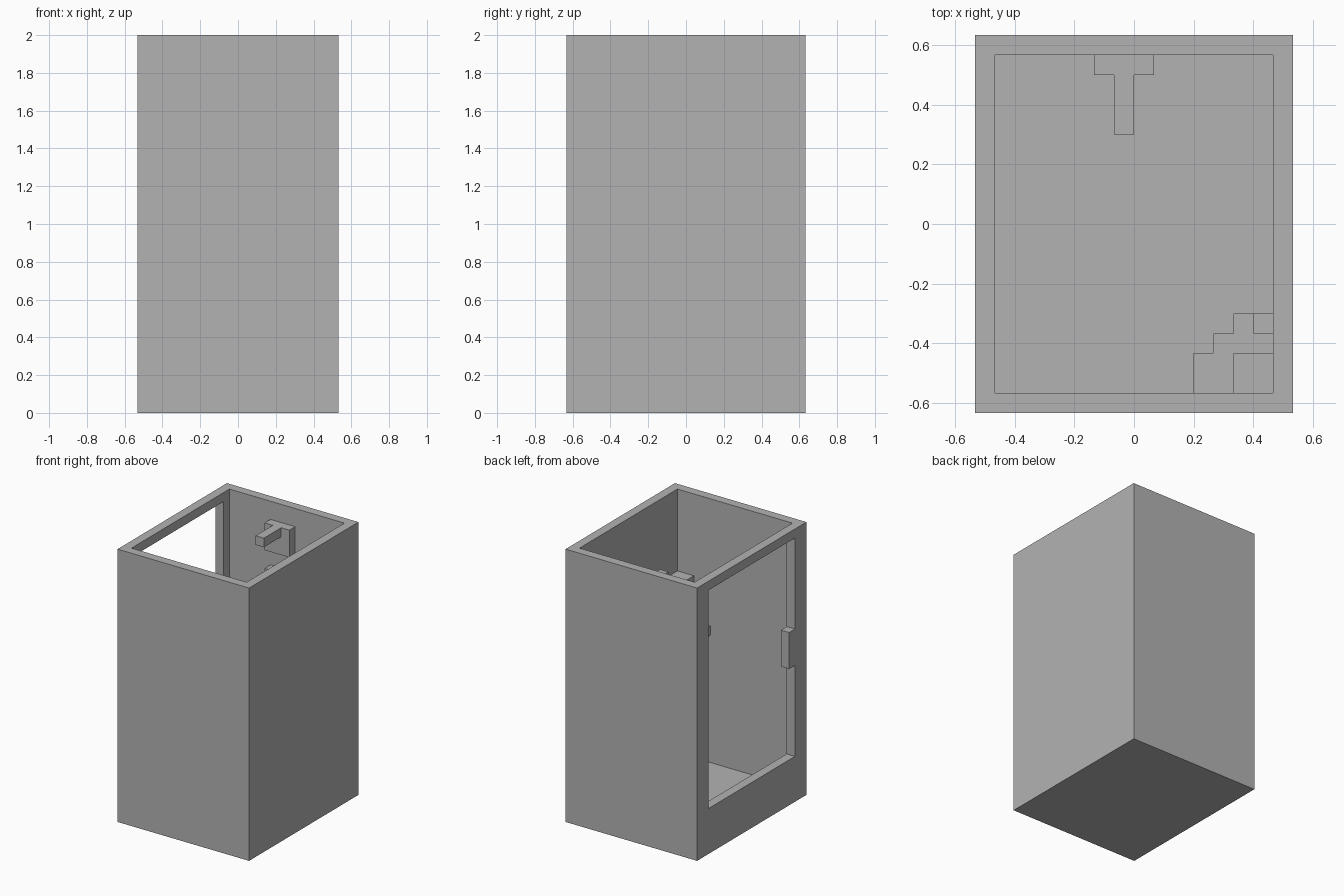
import bpy, bmesh
from mathutils import Vector

U = 2 / 30                      # module: wall thickness
W, D, H = 16 * U, 19 * U, 2.0   # cabin outside size

default = bpy.data.objects.get("Cube")
if default:
    bpy.data.objects.remove(default, do_unlink=True)

GREY = (0.45, 0.45, 0.45, 1)
grey = bpy.data.materials.new("plain_grey")
grey.use_nodes = True
grey.diffuse_color = GREY
grey.node_tree.nodes["Principled BSDF"].inputs["Base Color"].default_value = GREY


def prism(name, outline, z0, z1):
    """Extrude a counter-clockwise outline, in modules from the cabin corner."""
    bm = bmesh.new()
    ring = [bm.verts.new((x * U - W / 2, y * U - D / 2, z0 * U)) for x, y in outline]
    base = bm.faces.new(ring)
    top = bmesh.ops.extrude_face_region(bm, geom=[base])["geom"]
    moved = [v for v in top if isinstance(v, bmesh.types.BMVert)]
    bmesh.ops.translate(bm, verts=moved, vec=Vector((0, 0, (z1 - z0) * U)))
    bmesh.ops.recalc_face_normals(bm, faces=bm.faces)
    mesh = bpy.data.meshes.new(name)
    bm.to_mesh(mesh)
    bm.free()
    mesh.materials.append(grey)
    obj = bpy.data.objects.new(name, mesh)
    bpy.context.collection.objects.link(obj)
    return obj


def box(name, x, y, z):
    """Box given as (start, end) module ranges."""
    return prism(name, [(x[0], y[0]), (x[1], y[0]), (x[1], y[1]), (x[0], y[1])], *z)


def cut(target, cutter):
    mod = target.modifiers.new("cut", 'BOOLEAN')
    mod.operation, mod.solver, mod.object = 'DIFFERENCE', 'EXACT', cutter
    bpy.context.view_layer.objects.active = target
    bpy.ops.object.modifier_apply(modifier=mod.name)
    bpy.data.objects.remove(cutter, do_unlink=True)


# Open-topped cabin with a doorway in one side
cabin = box("cabin_walls", (0, 16), (0, 19), (0, 30))
cut(cabin, box("interior_cutter", (1, 15), (1, 18), (1, 31)))
cut(cabin, box("doorway_cutter", (-1, 1.5), (2, 17), (5, 29)))

# Door handle block on the front jamb
box("door_handle", (0, 1), (2, 3), (15, 19))

# Shower head: wall plate and projecting arm
box("shower_plate", (6, 9), (17, 18), (25, 28))
box("shower_arm", (7, 8), (14, 17), (27, 28))

# Pair of taps below the plate
for side, x in (("right", 6), ("left", 8)):
    box(f"{side}_tap", (x, x + 1), (17, 18), (22, 23))

# Stepped corner shelf with two bottles
steps = [(11, 1), (15, 1), (15, 5), (13, 5), (13, 4), (12, 4), (12, 3), (11, 3)]
prism("corner_shelf", steps, 15, 16)
box("wide_bottle", (13, 15), (1, 3), (16, 21))
box("slim_bottle", (14, 15), (4, 5), (16, 22))
